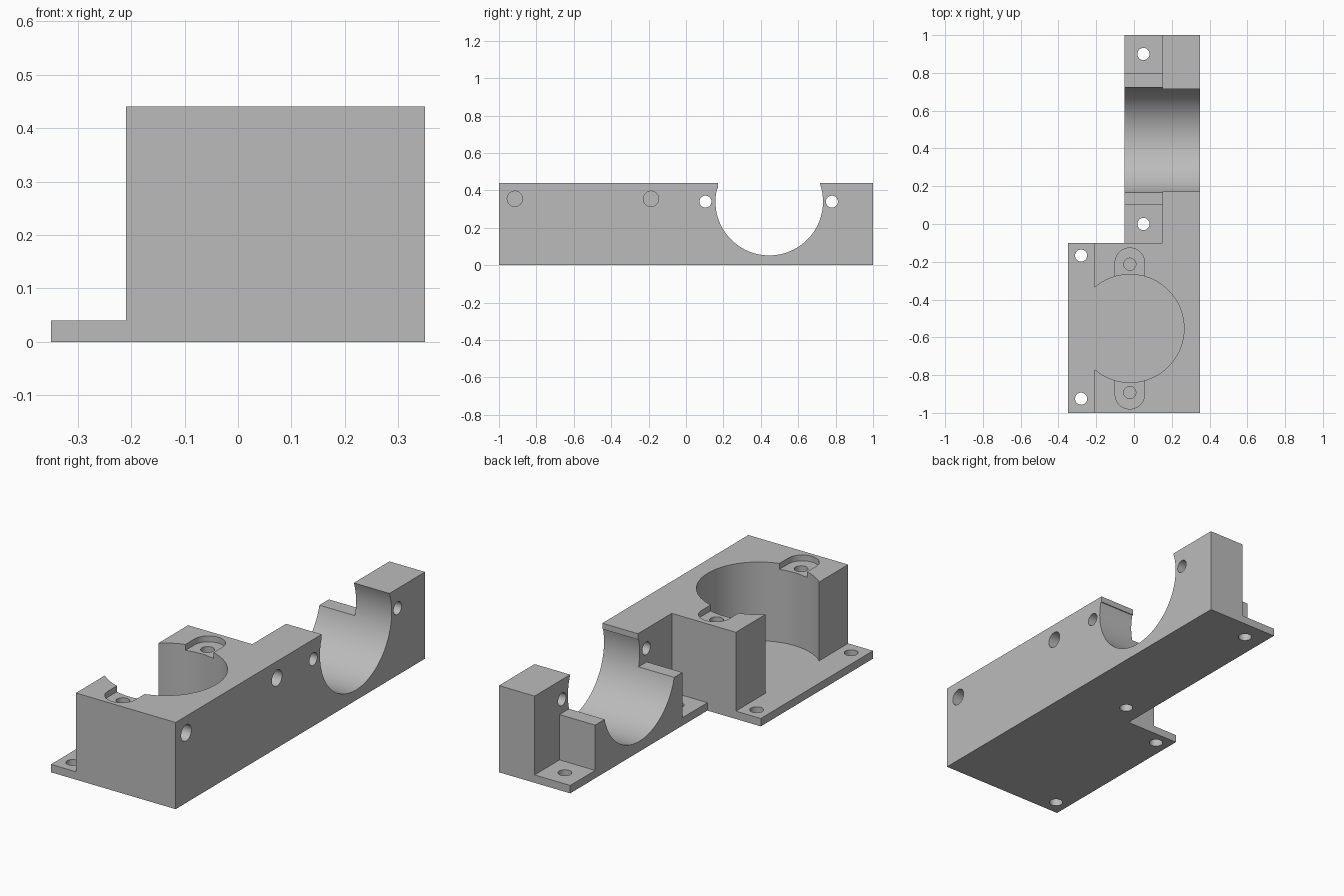
import bpy
import bmesh
from math import cos, sin, pi
from mathutils import Vector

if "Cube" in bpy.data.objects:
    bpy.data.objects.remove(bpy.data.objects["Cube"])

TOP, PLATE, CRADLE = 0.44, 0.04, 0.27


def prism(name, outline, low, high, axis="z"):
    """Extrude a flat outline: (x, y) along z, or (y, z) along x."""
    bm = bmesh.new()
    place = (lambda a, b: (a, b, low)) if axis == "z" else (lambda a, b: (low, a, b))
    face = bm.faces.new([bm.verts.new(place(a, b)) for a, b in outline])
    grown = bmesh.ops.extrude_face_region(bm, geom=[face])
    shift = Vector((0, 0, high - low)) if axis == "z" else Vector((high - low, 0, 0))
    moved = [v for v in grown["geom"] if isinstance(v, bmesh.types.BMVert)]
    bmesh.ops.translate(bm, verts=moved, vec=shift)
    bmesh.ops.recalc_face_normals(bm, faces=bm.faces)
    mesh = bpy.data.meshes.new(name)
    bm.to_mesh(mesh)
    bm.free()
    obj = bpy.data.objects.new(name, mesh)
    bpy.context.collection.objects.link(obj)
    return obj


def arc(a, b, radius, start, end, steps):
    angles = [start + (end - start) * i / steps for i in range(steps + 1)]
    return [(a + radius * cos(t), b + radius * sin(t)) for t in angles]


def circle(a, b, radius, steps=48):
    return arc(a, b, radius, 0, 2 * pi, steps)[:-1]


def rect(a0, a1, b0, b1):
    return [(a0, b0), (a1, b0), (a1, b1), (a0, b1)]


def cut(outline, low, high, axis="z"):
    """Subtract a prism from the bracket."""
    tool = prism("cutter", outline, low, high, axis)
    tool.hide_render = True
    mod = body.modifiers.new("cut", "BOOLEAN")
    mod.operation, mod.solver, mod.object = "DIFFERENCE", "EXACT", tool
    bpy.ops.object.modifier_apply(modifier=mod.name)
    bpy.data.objects.remove(tool)


# Solid bracket from the plan outline
body = prism("mounting_bracket", [(-0.35, -1), (0.35, -1), (0.35, 1),
                                  (-0.05, 1), (-0.05, -0.1), (-0.35, -0.1)], 0, TOP)
bpy.context.view_layer.objects.active = body
body.select_set(True)

# Side flange, lowered cradle and the two screw pads
cut(rect(-0.5, -0.21, -1.1, 0), PLATE, 0.6)
cut(rect(-0.15, 0.15, -0.1, 1.1), CRADLE, 0.6)
cut(rect(-0.15, 0.15, -0.1, 0.1), PLATE, 0.5)
cut(rect(-0.15, 0.15, 0.8, 1.1), PLATE, 0.5)

# Horizontal bore with a small lip at its front upper edge
bore = arc(0.445, 0.34, 0.2875, 0.59, -pi - 0.246 + 0.492 - 0.492, 96)
cut(bore + [(0.171, 0.41), (0.171, 0.5)], -0.2, 0.5, "x")

# Vertical bore, open to the flange side
cut(circle(-0.021, -0.553, 0.286, 96), PLATE, 0.6)

# Rounded ear recesses with blind screw holes
for side, hole_y in ((1, -0.213), (-1, -0.892)):
    end_y = -0.553 + side * 0.348
    ear = arc(-0.022, end_y, 0.078, 0, side * pi, 24)
    ear += [(-0.1, -0.553 + side * 0.2), (0.056, -0.553 + side * 0.2)]
    cut(ear, TOP - 0.03, 0.6)
    cut(circle(-0.022, hole_y, 0.032), 0.25, 0.6)

# Screw holes through the plate
for x, y in ((-0.28, -0.167), (-0.28, -0.925), (0.05, 0), (0.05, 0.9)):
    cut(circle(x, y, 0.032), -0.1, 0.2)

# Clamp holes through the wall, and blind holes in the long side
for y in (0.104, 0.78):
    cut(circle(y, 0.34, 0.032), 0.05, 0.5, "x")
for y in (-0.915, -0.187):
    cut(circle(y, 0.355, 0.041), 0.25, 0.5, "x")

# Single grey finish
grey = bpy.data.materials.new("plain_grey")
grey.use_nodes = True
colour = (0.5, 0.5, 0.5, 1)
grey.diffuse_color = colour
grey.node_tree.nodes["Principled BSDF"].inputs["Base Color"].default_value = colour
body.data.materials.clear()
body.data.materials.append(grey)
for poly in body.data.polygons:
    poly.material_index = 0
bpy.ops.object.shade_smooth_by_angle(angle=pi / 6)
